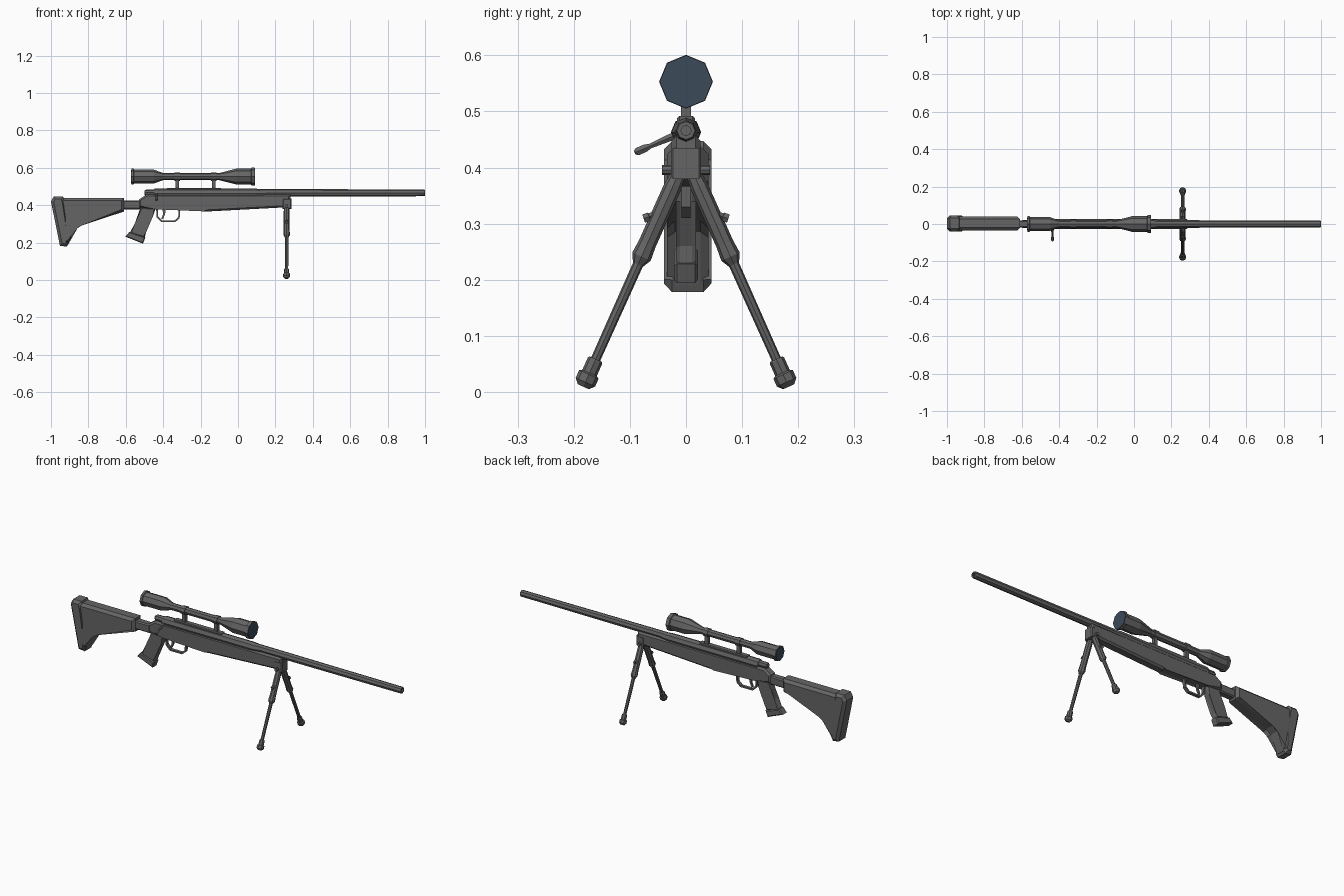
import bpy, bmesh, math
from mathutils import Vector

if "Cube" in bpy.data.objects:
    bpy.data.objects.remove(bpy.data.objects["Cube"])


def material(name, rgb):
    m = bpy.data.materials.new(name)
    m.use_nodes = True
    m.diffuse_color = (*rgb, 1)
    bsdf = m.node_tree.nodes["Principled BSDF"]
    bsdf.inputs["Base Color"].default_value = (*rgb, 1)
    bsdf.inputs["Roughness"].default_value = 0.7
    return m


GREY = material("dark grey", (0.13, 0.13, 0.13))
BLUE = material("lens blue", (0.045, 0.068, 0.1))


def finish(name, bm, mat=GREY):
    bmesh.ops.recalc_face_normals(bm, faces=bm.faces)
    me = bpy.data.meshes.new(name)
    bm.to_mesh(me)
    bm.free()
    me.materials.append(mat)
    ob = bpy.data.objects.new(name, me)
    bpy.context.collection.objects.link(ob)
    return ob


def slab(name, outline, half, bevel=0.0, y=0.0):
    """Side outline in x, z extruded across y, with chamfered rims."""
    bm = bmesh.new()
    caps = [bm.faces.new([bm.verts.new((x, y + s * half, z)) for x, z in outline])
            for s in (-1, 1)]
    a, b = [list(f.verts) for f in caps]
    n = len(a)
    for i in range(n):
        j = (i + 1) % n
        bm.faces.new((a[i], a[j], b[j], b[i]))
    if bevel:
        rims = [e for f in caps for e in f.edges]
        bmesh.ops.bevel(bm, geom=rims, offset=bevel, segments=1,
                        affect='EDGES', clamp_overlap=True)
    return finish(name, bm)


def box(name, x0, x1, half, z0, z1, bevel=0.0):
    return slab(name, [(x0, z0), (x1, z0), (x1, z1), (x0, z1)], half, bevel)


def lathe(name, start, direction, stations, n=8, mat=GREY):
    """Rings of (distance, radius) along a direction, capped at both ends."""
    d = Vector(direction).normalized()
    u = Vector((0, 1, 0)) if abs(d.x) > 0.9 else Vector((1, 0, 0))
    u = (u - d * u.dot(d)).normalized()
    v = d.cross(u)
    bm = bmesh.new()
    rings = []
    for t, r in stations:
        c = Vector(start) + d * t
        rings.append([bm.verts.new(c + r * (u * math.cos(k * math.tau / n)
                                            + v * math.sin(k * math.tau / n)))
                      for k in range(n)])
    for a, b in zip(rings, rings[1:]):
        for k in range(n):
            m = (k + 1) % n
            bm.faces.new((a[k], a[m], b[m], b[k]))
    bm.faces.new(rings[0])
    bm.faces.new(rings[-1])
    return finish(name, bm, mat)


X = (1, 0, 0)

# Stock with its butt pad and the tube joining it to the body
slab("stock", [(-0.96, 0.438), (-0.61, 0.438), (-0.61, 0.366), (-0.84, 0.305),
               (-0.87, 0.285), (-0.908, 0.19), (-0.95, 0.19)], 0.037, 0.014, 0.003)
slab("butt_pad", [(-1, 0.42), (-0.985, 0.447), (-0.935, 0.447), (-0.925, 0.415),
                  (-0.935, 0.29), (-0.905, 0.2), (-0.915, 0.178), (-0.952, 0.183)],
     0.042, 0.014, 0.003)
box("stock_connector", -0.62, -0.52, 0.02, 0.378, 0.425, 0.006)

# Body, receiver and barrel
slab("body", [(-0.53, 0.43), (-0.49, 0.457), (0.28, 0.457), (0.28, 0.39),
              (-0.17, 0.366), (-0.18, 0.376), (-0.44, 0.378), (-0.53, 0.388)],
     0.026, 0.009)
lathe("receiver", (-0.45, 0, 0.463), X, [(0, 0.024), (0.01, 0.027), (0.54, 0.026), (0.6, 0.02)])
lathe("bolt_shroud", (-0.5, 0, 0.467), X, [(0, 0.012), (0.01, 0.017), (0.08, 0.017)])
lathe("barrel", (0.05, 0, 0.466), X,
      [(0, 0.021), (0.945, 0.018), (0.95, 0.016), (0.95, 0.009), (0.92, 0.009)])

# Bolt handle
handle = Vector((0, -0.07, -0.03))
lathe("bolt_handle", (-0.436, -0.018, 0.458), handle,
      [(0, 0.008), (0.05, 0.005), (0.06, 0.008), (0.075, 0.008), (0.08, 0.004)], 6)

# Pistol grip
slab("grip", [(-0.52, 0.39), (-0.44, 0.385), (-0.455, 0.34), (-0.497, 0.26),
              (-0.5, 0.225), (-0.58, 0.25), (-0.545, 0.3)], 0.018, 0.007)
slab("grip_base", [(-0.602, 0.232), (-0.58, 0.258), (-0.495, 0.228), (-0.508, 0.194)],
     0.021, 0.005)

# Trigger guard, a thin strip following a rounded path
path = [(-0.438, 0.385), (-0.435, 0.335), (-0.41, 0.31), (-0.335, 0.31),
        (-0.312, 0.33), (-0.308, 0.38)]
centre = Vector((-0.372, 0.375))
inner = [centre + (Vector(p) - centre) * 0.87 for p in path]
slab("trigger_guard", path + [tuple(p) for p in reversed(inner)], 0.008)
slab("trigger", [(-0.405, 0.385), (-0.385, 0.385), (-0.39, 0.35), (-0.402, 0.325),
                 (-0.41, 0.328), (-0.4, 0.352)], 0.005)

# Sight with rail, mounts and lenses
SZ = 0.553
box("rail_base", -0.38, -0.09, 0.016, 0.472, 0.492, 0.004)
for label, x in (("rear", -0.325), ("front", -0.13)):
    box(label + "_mount_post", x - 0.01, x + 0.01, 0.009, 0.485, 0.545)
    lathe(label + "_mount_ring", (x - 0.014, 0, SZ), X, [(0, 0.023), (0.028, 0.023)])
lathe("scope", (-0.57, 0, SZ), X,
      [(0, 0.042), (0.012, 0.042), (0.014, 0.037), (0.12, 0.037), (0.17, 0.019),
       (0.47, 0.019), (0.56, 0.042), (0.64, 0.042), (0.643, 0.048), (0.659, 0.048)])
for label, x, r in (("front", 0.087, 0.047), ("rear", -0.572, 0.036)):
    lathe(label + "_lens", (x, 0, SZ), X, [(0, r), (0.005, r)], 8, BLUE)

# Bipod mount, pivot and two splayed legs
BX = 0.26
box("bipod_mount", BX - 0.022, BX + 0.026, 0.027, 0.38, 0.435, 0.004)
lathe("bipod_pivot", (BX, -0.043, 0.396), (0, 1, 0), [(0, 0.009), (0.086, 0.009)])
for label, s in (("left", 1), ("right", -1)):
    top = Vector((BX, s * 0.012, 0.392))
    d = Vector((0, s * 0.168, -0.376))
    lathe(label + "_leg_upper", top, d,
          [(0, 0.013), (0.03, 0.016), (0.14, 0.016), (0.165, 0.018), (0.18, 0.01)])
    lathe(label + "_leg_lower", top, d, [(0.16, 0.0095), (0.385, 0.0085)])
    lathe(label + "_foot", top, d,
          [(0.365, 0.012), (0.368, 0.014), (0.392, 0.014), (0.395, 0.019),
           (0.41, 0.019), (0.419, 0.011)])
    lathe(label + "_leg_knob", (BX, s * 0.05, 0.318), (0, s, -0.35),
          [(0, 0.007), (0.016, 0.007), (0.017, 0.009), (0.027, 0.009)], 6)
